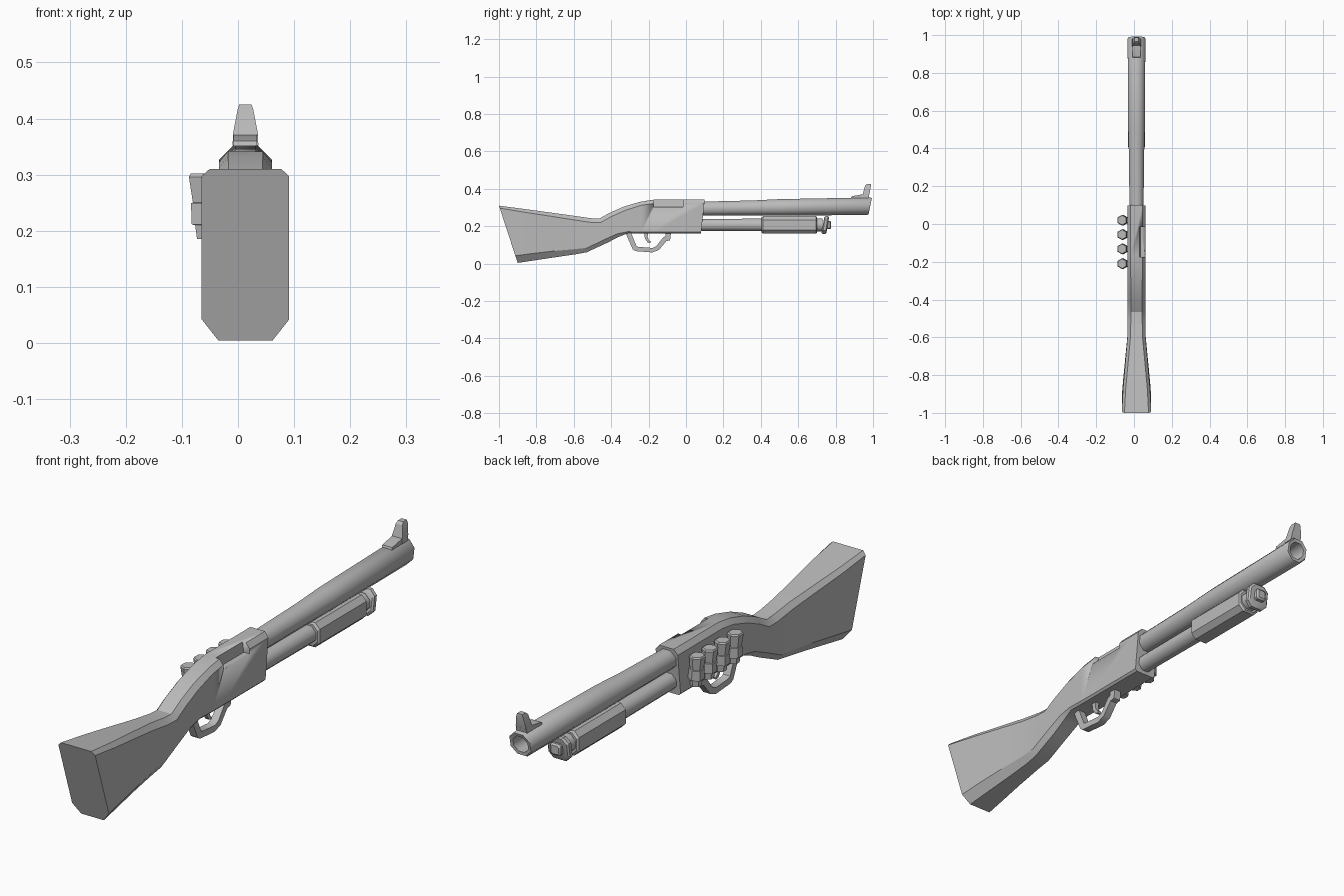
import bpy, bmesh, math
from mathutils import Vector, Matrix

old = bpy.data.objects.get("Cube")
if old:
    bpy.data.objects.remove(old, do_unlink=True)

CX = 0.0133  # centre line of the model

grey = bpy.data.materials.new("plain grey")
grey.use_nodes = True
grey.diffuse_color = (0.5, 0.5, 0.5, 1)
grey.node_tree.nodes["Principled BSDF"].inputs["Base Color"].default_value = (0.5, 0.5, 0.5, 1)


def make(name, bm, smooth=30):
    bmesh.ops.recalc_face_normals(bm, faces=bm.faces)
    mesh = bpy.data.meshes.new(name)
    bm.to_mesh(mesh)
    bm.free()
    obj = bpy.data.objects.new(name, mesh)
    bpy.context.collection.objects.link(obj)
    mesh.materials.append(grey)
    bpy.ops.object.select_all(action="DESELECT")
    obj.select_set(True)
    bpy.context.view_layer.objects.active = obj
    bpy.ops.object.shade_smooth_by_angle(angle=math.radians(smooth))
    return obj


def loft(name, rings, smooth=30, closed=False):
    """Skin a list of rings; caps the ends unless closed into a loop."""
    bm = bmesh.new()
    loops = [[bm.verts.new(p) for p in ring] for ring in rings]
    n = len(loops[0])
    pairs = list(zip(loops, loops[1:]))
    if closed:
        pairs.append((loops[-1], loops[0]))
    else:
        bm.faces.new(loops[0])
        bm.faces.new(loops[-1])
    for a, b in pairs:
        for i in range(n):
            j = (i + 1) % n
            bm.faces.new((a[i], a[j], b[j], b[i]))
    return make(name, bm, smooth)


def section(top, bottom, w, ct, cb):
    """Chamfered rectangle spanning two (y, z) points; ct, cb = (inset, drop)."""
    t, b = Vector((0, *top)), Vector((0, *bottom))
    down = (b - t).normalized()
    half = [(w - ct[0], t), (w, t + down * ct[1]), (w, b - down * cb[1]), (w - cb[0], b)]
    ring = half + [(-x, p) for x, p in reversed(half)]
    return [p + Vector((CX + x, 0, 0)) for x, p in ring]


def octagon(y, z, r, slant=0.0):
    """Octagonal ring with flats up and down; r is the flat radius."""
    rr = r / math.cos(math.pi / 8)
    ring = []
    for k in range(8):
        a = math.pi * (k + 0.5) / 4
        dz = rr * math.sin(a)
        ring.append((CX + rr * math.cos(a), y + slant * dz, z + dz))
    return ring


def plate(name, outline, w):
    """Extrude a (y, z) outline across the centre line."""
    return loft(name, [[(CX + x, y, z) for y, z in outline] for x in (-w, w)])


# Stock and receiver, lofted as one flowing body
RT, RB = (0.016, 0.02), (0.008, 0.008)
body = loft("stock_and_receiver", [
    section((-1.0, 0.31), (-0.9, 0.004), 0.078, (0.014, 0.014), (0.03, 0.04)),
    section((-0.87, 0.293), (-0.82, 0.016), 0.071, (0.014, 0.018), (0.028, 0.038)),
    section((-0.73, 0.274), (-0.7, 0.034), 0.059, (0.015, 0.02), (0.024, 0.034)),
    section((-0.6, 0.256), (-0.59, 0.05), 0.048, (0.016, 0.022), (0.018, 0.028)),
    section((-0.51, 0.243), (-0.53, 0.061), 0.047, (0.017, 0.022), (0.016, 0.024)),
    section((-0.465, 0.24), (-0.42, 0.112), 0.047, (0.017, 0.022), (0.016, 0.022)),
    section((-0.41, 0.271), (-0.36, 0.143), 0.047, (0.017, 0.022), (0.014, 0.018)),
    section((-0.33, 0.306), (-0.31, 0.163), 0.047, (0.017, 0.022), RB),
    section((-0.24, 0.332), (-0.24, 0.161), 0.047, RT, RB),
    section((-0.17, 0.342), (-0.17, 0.161), 0.047, RT, RB),
    section((0.1, 0.342), (0.08, 0.161), 0.047, RT, RB),
])

# Ejection port recess in the left upper edge
port = loft("port_cutter", [
    [(CX + x, y, z) for x, z in ((0.014, 0.36), (0.022, 0.303), (0.08, 0.303), (0.08, 0.36))]
    for y in (-0.175, -0.015)])
cut = body.modifiers.new("port", "BOOLEAN")
cut.operation = "DIFFERENCE"
cut.solver = "EXACT"
cut.object = port
port.hide_render = True
port.hide_set(True)

# Barrel: flared outside, then turned in to a hollow bore
loft("barrel", [
    octagon(0.06, 0.294, 0.037),
    octagon(0.36, 0.298, 0.04),
    octagon(0.5, 0.301, 0.044),
    octagon(0.978, 0.307, 0.047, 0.2),
    octagon(0.985, 0.307, 0.043, 0.2),
    octagon(0.983, 0.307, 0.031, 0.2),
    octagon(0.8, 0.305, 0.029),
], 50)

# Front sight: ramp base and tapered blade
plate("sight_base", [(0.88, 0.345), (0.885, 0.36), (0.945, 0.371), (0.98, 0.368), (0.975, 0.345)], 0.021)


def rect(z, y0, y1, w):
    return [(CX - w, y0, z), (CX + w, y0, z), (CX + w, y1, z), (CX - w, y1, z)]


loft("sight_blade", [
    rect(0.352, 0.94, 0.976, 0.023),
    rect(0.374, 0.946, 0.981, 0.022),
    rect(0.416, 0.957, 0.989, 0.014),
    rect(0.425, 0.966, 0.988, 0.011),
])

# Magazine tube, running through the pump grip to the cap
loft("magazine_tube", [octagon(0.06, 0.207, 0.032), octagon(0.73, 0.207, 0.035)], 50)


def block(name, y0, y1, z, h, w, c, slant=0.0, bevel=0.006):
    """Chamfered block along y with softened ends."""
    def ring(y, s):
        return section((y + slant * h, z + h - s), (y - slant * h, z - h + s), w - s, (c, c), (c, c))
    loft(name, [ring(y0, bevel), ring(y0 + bevel, 0), ring(y1 - bevel, 0), ring(y1, bevel)])


block("pump_grip", 0.405, 0.7, 0.207, 0.047, 0.046, 0.02)
block("cap_ring", 0.732, 0.758, 0.206, 0.048, 0.046, 0.02, 0.15)
block("cap_knob", 0.75, 0.776, 0.206, 0.022, 0.022, 0.006)

# Trigger guard: a band between an outer and an inner outline
outer = [(-0.325, 0.168), (-0.285, 0.077), (-0.27, 0.067), (-0.18, 0.06), (-0.145, 0.073),
         (-0.105, 0.121), (-0.085, 0.124), (-0.08, 0.168)]
inner = [(-0.295, 0.168), (-0.265, 0.095), (-0.255, 0.09), (-0.18, 0.084), (-0.158, 0.094),
         (-0.123, 0.14), (-0.11, 0.146), (-0.108, 0.168)]
loft("trigger_guard", [
    [(CX - 0.015, *o), (CX + 0.015, *o), (CX + 0.015, *i), (CX - 0.015, *i)]
    for o, i in zip(outer, inner)])

# Curved trigger
plate("trigger", [(-0.225, 0.17), (-0.22, 0.135), (-0.205, 0.113), (-0.19, 0.109),
                  (-0.188, 0.117), (-0.2, 0.128), (-0.205, 0.145), (-0.2, 0.17)], 0.008)

# Four spare shells with holder loops on the right side of the receiver
for n, y in enumerate((0.02, -0.056, -0.132, -0.21)):
    rings = []
    for z, r in ((0.185, 0.02), (0.21, 0.022), (0.211, 0.029), (0.249, 0.028),
                 (0.25, 0.024), (0.296, 0.029), (0.302, 0.025)):
        x = -0.059 - (z - 0.24) * 0.06
        rings.append([(x + r * math.sin(math.pi * k / 3), y + r * math.cos(math.pi * k / 3), z)
                      for k in range(6)])
    loft(f"spare_shell_{n + 1}", rings)
